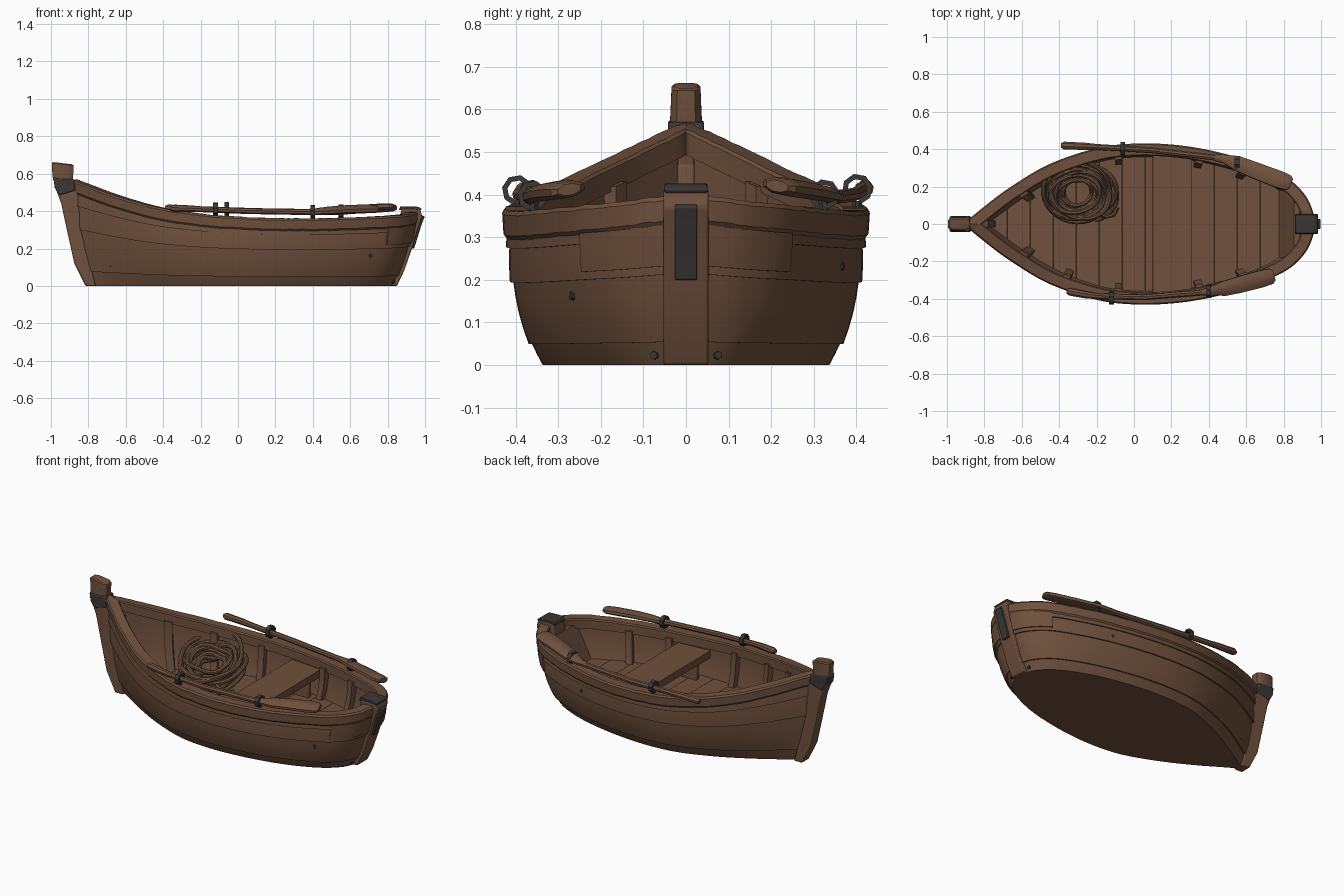
import bpy, bmesh, math, random
from mathutils import Vector

if "Cube" in bpy.data.objects:
    bpy.data.objects.remove(bpy.data.objects["Cube"])
random.seed(4)

def material(name, col):
    m = bpy.data.materials.new(name)
    m.diffuse_color = (*col, 1)
    m.use_nodes = True
    m.node_tree.nodes["Principled BSDF"].inputs["Base Color"].default_value = m.diffuse_color
    return m
WOOD = material("brown wood", (0.16, 0.082, 0.047))
ROPE = material("rope brown", (0.155, 0.085, 0.048))
METAL = material("dark iron", (0.042, 0.040, 0.038))

def finish(name, bm, mat, bevel=0, angle=32):
    bmesh.ops.remove_doubles(bm, verts=bm.verts, dist=1e-4)
    bmesh.ops.recalc_face_normals(bm, faces=bm.faces)
    me = bpy.data.meshes.new(name)
    bm.to_mesh(me); bm.free()
    ob = bpy.data.objects.new(name, me)
    bpy.context.collection.objects.link(ob)
    me.materials.append(mat)
    if bevel:
        b = ob.modifiers.new("bevel", 'BEVEL')
        b.width = bevel; b.segments = 2
    bpy.ops.object.select_all(action='DESELECT')
    ob.select_set(True)
    bpy.context.view_layer.objects.active = ob
    bpy.ops.object.shade_smooth_by_angle(angle=math.radians(angle))
    return ob

def loft(name, rings, mat, closed=False, bevel=0):
    """Skin a list of equal closed sections."""
    bm = bmesh.new()
    vs = [[bm.verts.new(p) for p in r] for r in rings]
    n, k = len(vs), len(vs[0])
    for i in range(n if closed else n - 1):
        a, b = vs[i], vs[(i + 1) % n]
        for j in range(k):
            bm.faces.new((a[j], a[(j + 1) % k], b[(j + 1) % k], b[j]))
    if not closed:
        bm.faces.new(vs[0]); bm.faces.new(vs[-1])
    return finish(name, bm, mat, bevel)

def plate(name, prof, half, mat, y=0, bevel=0.006):
    """Side profile (x, z) given thickness across y."""
    return loft(name, [[(x, y + s * half, z) for x, z in prof] for s in (-1, 1)], mat, bevel=bevel)

def tube(name, pts, radii, mat, sides=8, ref=(0, 0, 1), closed=False):
    pts = [Vector(p) for p in pts]
    n, rings = len(pts), []
    for i, p in enumerate(pts):
        if closed: t = pts[(i + 1) % n] - pts[i - 1]
        else: t = pts[min(i + 1, n - 1)] - pts[max(i - 1, 0)]
        side = t.cross(Vector(ref)).normalized()
        up = side.cross(t).normalized()
        a, b = radii[i] if isinstance(radii, list) else (radii, radii)
        rings.append([p + side * a * math.cos(q) + up * b * math.sin(q)
                      for q in [(j + .5) * 2 * math.pi / sides for j in range(sides)]])
    return loft(name, rings, mat, closed)

# Hull lines: plan curve at the rail, plan curve at the bottom, rail height
G = [(-.89, 0), (-.8, .075), (-.66, .18), (-.45, .305), (-.2, .39), (0, .415), (.2, .41),
     (.4, .38), (.6, .325), (.8, .24), (.9, .15), (.943, .06), (.95, 0)]
B = [(-.79, 0), (-.7, .055), (-.57, .135), (-.39, .23), (-.18, .31), (0, .335), (.18, .33),
     (.36, .305), (.54, .26), (.7, .19), (.79, .115), (.825, .045), (.83, 0)]
H = [.56, .525, .475, .415, .375, .36, .352, .351, .355, .364, .373, .385, .387]

def spline(C, u):
    i = min(max(int(u), 0), 11); t = u - i
    def get(k):
        if k < 0: return Vector(C[0])
        if k > 12: return Vector((C[11][0], -C[11][1]))
        return Vector(C[k])
    a, b, c, d = (get(i + k) for k in (-1, 0, 1, 2))
    return .5 * (2 * b + (c - a) * t + (2 * a - 5 * b + 4 * c - d) * t * t + (3 * b - a - 3 * c + d) * t ** 3)

def sheer(u):
    return spline([(h, 0) for h in H], min(u, 11.999)).x

def P(u, v, off=0, dz=0, s=1):
    w = 1 - (1 - v) ** (2.5 - .9 * min(max((u - 9) / 2, 0), 1))
    p = spline(B, u).lerp(spline(G, u), w)
    t = (spline(G, min(u + .01, 12)) - spline(G, max(u - .01, 0))).normalized()
    p = p + Vector((-t.y, t.x)) * off
    return Vector((p.x, s * max(p.y, 0), v * sheer(u) + dz))

def find_u(x, v=1):
    lo, hi = 0, 12
    for _ in range(30):
        m = (lo + hi) / 2
        if P(m, v).x < x: lo = m
        else: hi = m
    return lo

def sweep(name, section, cols, closed, mat=WOOD, bevel=0, wob=0):
    rings = []
    for u, s in cols:
        j = random.uniform(-wob, wob)
        rings.append([P(u, v, off, dz + (j if v == 1 else 0), s) for v, off, dz in section])
    return loft(name, rings, mat, closed, bevel)

N = 66
AROUND = [(12 * i / N, 1) for i in range(N + 1)] + [(12 * i / N, -1) for i in range(N - 1, 0, -1)]
def stern_cols(u0, n=12):
    us = [u0 + (12 - u0) * i / n for i in range(n + 1)]
    return [(u, 1) for u in us] + [(u, -1) for u in us[-2::-1]]

# Lapped planking with its inner face
section = []
levels = [0, .14, .55, .78, .99]
for k, (v0, v1) in enumerate(zip(levels, levels[1:])):
    o = .008 if k else 0
    section += [(v0 + (v1 - v0) * f, o * (1 - f), 0) for f in (0, .25, .5, .75, 1)]
section += [(v, -.032, 0) for v in (.99, .8, .6, .4, .2)] + [(0, -.032, .004)]
sweep("hull_planks", section, AROUND, True)

# Flat bottom
loft("hull_bottom", [[P(u, 0, 0, z, s) for u, s in AROUND] for z in (0, .02)], WOOD)

# Rail and stern board
sweep("gunwale", [(1, -.052, -.05), (1, .002, -.06), (1, .012, -.048), (1, .015, .0),
                  (1, .008, .01), (1, -.046, .01), (1, -.052, .003)], AROUND, True, wob=.0015)
sweep("stern_board", [(.6, -.01, 0), (.6, .013, 0), (.72, .013, 0), (.85, .012, 0), (.85, -.01, 0)],
      stern_cols(9.0), False)

# Ribs inside both sides
for i, x in enumerate((-.62, -.38, -.09, .36, .6)):
    for s in (1, -1):
        us = [find_u(x - .02), find_u(x + .02)]
        vs = [.25, .42, .6, .78, .92]
        sweep(f"rib_{i}_{'left' if s > 0 else 'right'}",
              [(v, -.025, 0) for v in vs] + [(v, -.065, 0) for v in vs[::-1]],
              [(u, s) for u in us], False)

# Cross boards: floor and seat
def board(name, x0, x1, z, th, inset):
    v = z / .37
    w = [max(P(find_u(x, v), v).y - inset, .01) for x in (x0, x1)]
    return loft(name, [[(x0, -w[0], q), (x1, -w[1], q), (x1, w[1], q), (x0, w[0], q)]
                       for q in (z - th, z)], WOOD, bevel=.001)
x = -.8
for i in range(13):
    board(f"floor_board_{i}", x, x + .1225, .135, .03, .015)
    x += .123
board("seat", .10, .31, .29, .045, .03)
for s in (1, -1):
    plate("seat_support", [(.13, .12), (.28, .12), (.28, .26), (.13, .26)], .015, WOOD, y=s * .3)

# Raked inner transom
loft("inner_transom", [[(x, -h, z), (x + .03, -h, z), (x + .03, h, z), (x, h, z)]
                       for x, h, z in ((.77, .19, .12), (.855, .15, .345))], WOOD)

# Bow stem with iron band
plate("stem_post", [(-.815, 0), (-.875, .12), (-.915, .3), (-.945, .44), (-.975, .52), (-.985, .58),
                    (-.88, .57), (-.855, .5), (-.84, .3), (-.76, 0)], .036, WOOD)
loft("stem_head", [[(-.937 + a * sx, b * sy, z + .006 * -sx) for sx, sy in
                    ((-1, -.6), (-.6, -1), (.6, -1), (1, -.6), (1, .6), (.6, 1), (-.6, 1), (-1, .6))]
                   for a, b, z in ((.052, .038, .56), (.056, .036, .6), (.058, .034, .65), (.05, .028, .656))], WOOD)
plate("stem_band", [(-.955, .485), (-.98, .525), (-.987, .575), (-.878, .57), (-.872, .51)], .042, METAL)
plate("stem_knee", [(-.86, .5), (-.78, .47), (-.74, .15), (-.8, .12)], .02, WOOD)

# Stern post with iron strap and cap
plate("stern_post", [(.8, 0), (.85, 0), (.888, .08), (.93, .2), (.967, .32), (.985, .37), (.975, .41),
                     (.875, .413), (.86, .35), (.84, .15)], .053, WOOD)
plate("stern_strap", [(.91, .2), (.942, .2), (.979, .32), (.998, .37), (.985, .378), (.94, .36)],
      .026, METAL, bevel=.003)
plate("stern_cap", [(.86, .405), (.975, .402), (.982, .412), (.965, .423), (.868, .426)], .05, METAL, bevel=.003)

# Oars lying on the rails, held by open iron rings
def oar(name, path, s):
    rad = [(.012, .012), (.021, .02), (.02, .018), (.016, .016), (.016, .016), (.016, .016), (.024, .018),
           (.043, .02), (.048, .021), (.05, .022), (.045, .02), (.03, .014)]
    tube(name, [(x, s * y, z) for x, y, z in path], rad, WOOD, ref=(0, s * .2, 1))
oar("oar_left", [(-.39, .42, .415), (-.375, .42, .415), (-.26, .415, .413), (-.2, .412, .41), (.1, .394, .400),
                 (.42, .357, .395), (.48, .348, .396), (.55, .325, .402), (.65, .285, .410), (.78, .236, .418),
                 (.825, .22, .42), (.84, .214, .42)], 1)
oar("oar_right", [(-.36, .36, .415), (-.345, .362, .415), (-.26, .378, .413), (-.2, .386, .41), (.05, .392, .400),
                  (.35, .368, .395), (.41, .358, .396), (.48, .345, .402), (.56, .325, .408), (.68, .293, .412),
                  (.735, .278, .412), (.75, .274, .412)], -1)
for i, (x, y, s, z) in enumerate(((-.06, .402, 1, .413), (.55, .325, 1, .400),
                                  (-.12, .396, -1, .41), (.4, .36, -1, .397))):
    arc = [math.radians(-80 + 320 * k / 7) for k in range(8)]
    tube(f"oarlock_{i}", [(x, s * (y + .030 * math.cos(a)), z + .030 * math.sin(a)) for a in arc],
         [(.009, .018)] * 8, METAL, sides=4, ref=(1, 0, 0))
    tube(f"oarlock_pin_{i}", [(x, s * y, .33), (x, s * y, .385)], .012, METAL, ref=(1, 0, 0))

# Coiled rope leaning on the side
for k in range(15):
    r = random.uniform(.12, .19) if k < 11 else random.uniform(.07, .11)
    cx, cy = random.uniform(-.015, .015), random.uniform(-.012, .012)
    ph, tilt = random.uniform(0, 6.28), random.uniform(.3, .6)
    pts = []
    for j in range(32):
        a = j * 2 * math.pi / 32
        rr = r * (1 + .06 * math.sin(2 * a + ph))
        dy = rr * .82 * math.sin(a)
        pts.append((-.3 + cx + rr * math.cos(a), .165 + cy + dy,
                    .205 + (k % 11) * .007 + tilt * dy + .012 * math.sin(3 * a + ph)))
    tube(f"rope_loop_{k}", pts, .013, ROPE, closed=True)
tube("rope_end", [(-.2, .06, .19), (-.15, .04, .17), (-.11, .05, .155), (-.09, .09, .15)], .013, ROPE)

# Iron nails in the planking
for i, (u, v, s) in enumerate(((8.6, .45, -1), (10.6, .06, 1), (10.6, .06, -1), (7.3, .66, 1))):
    tube(f"nail_{i}", [P(u, v, -.01, 0, s), P(u, v, .009, 0, s)], .01, METAL, sides=6)
